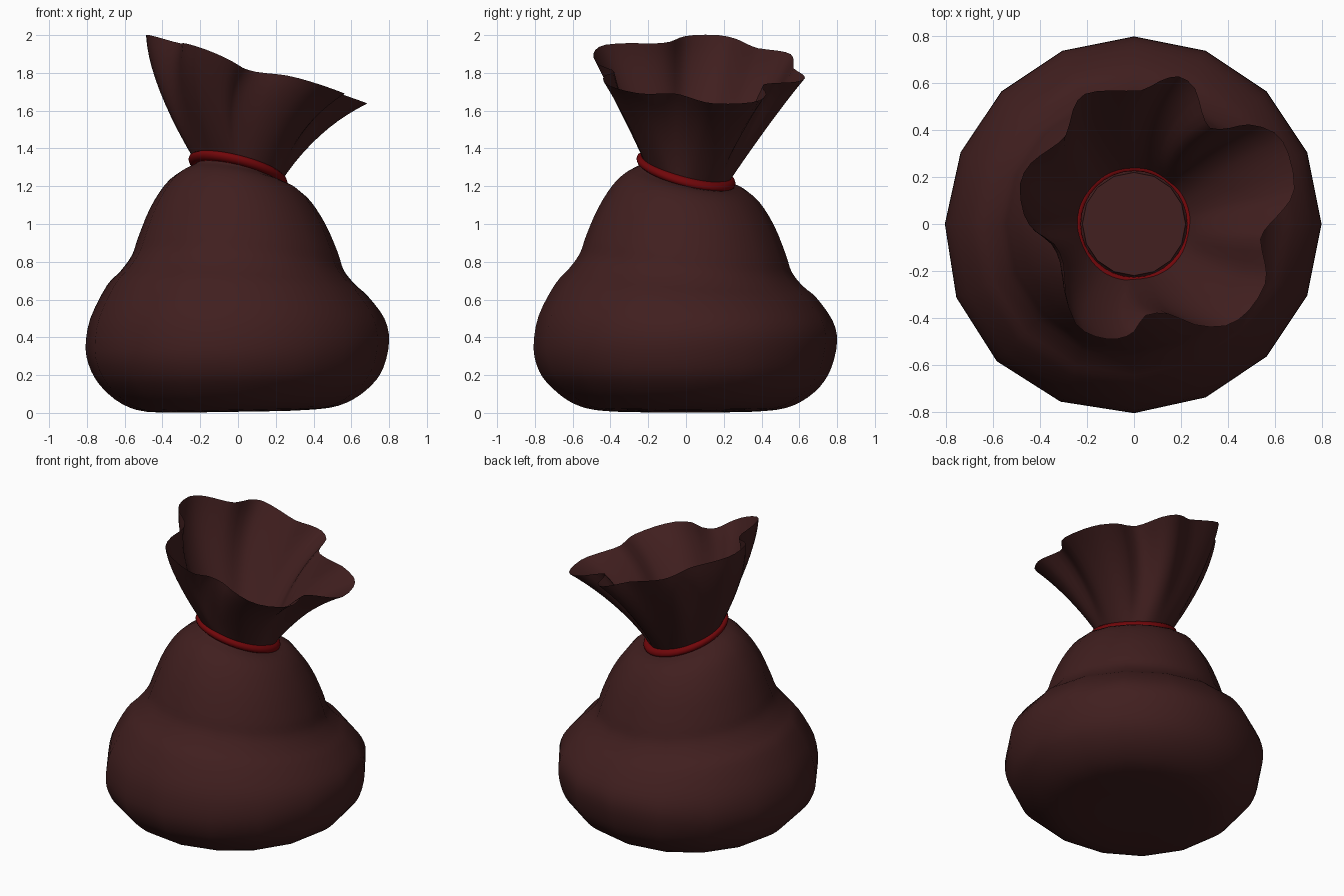
import bpy, bmesh, math
from mathutils import Vector

if "Cube" in bpy.data.objects:
    bpy.data.objects.remove(bpy.data.objects["Cube"])


def material(name, rgb):
    m = bpy.data.materials.new(name)
    m.diffuse_color = (*rgb, 1)
    m.use_nodes = True
    m.node_tree.nodes["Principled BSDF"].inputs["Base Color"].default_value = m.diffuse_color
    return m


brown = material("dark brown cloth", (0.052, 0.0135, 0.0135))
red = material("deep red cord", (0.165, 0.002, 0.003))


def loft(name, rings, mat, cap=False):
    """Skin closed rings of points, ordered upwards and counter-clockwise."""
    bm = bmesh.new()
    rows = [[bm.verts.new(p) for p in ring] for ring in rings]
    n = len(rows[0])
    for a, b in zip(rows, rows[1:]):
        for i in range(n):
            j = (i + 1) % n
            bm.faces.new((a[i], a[j], b[j], b[i]))
    if cap:
        bm.faces.new(rows[0][::-1])
        bm.faces.new(rows[-1])
    for f in bm.faces:
        f.smooth = len(f.verts) == 4
    me = bpy.data.meshes.new(name)
    bm.to_mesh(me)
    bm.free()
    me.materials.append(mat)
    ob = bpy.data.objects.new(name, me)
    bpy.context.collection.objects.link(ob)
    return ob


def smooth_curve(points, steps, closed):
    """Catmull-Rom curve through a list of points of any dimension."""
    p = [Vector(v) for v in points]
    n, out = len(p), []
    for i in range(n if closed else n - 1):
        idx = [i + k for k in (-1, 0, 1, 2)]
        a, b, c, d = (p[k % n] if closed else p[min(max(k, 0), n - 1)] for k in idx)
        for s in range(steps):
            t = s / steps
            out.append(0.5 * (2 * b + (c - a) * t
                              + (2 * a - 5 * b + 4 * c - d) * t * t
                              + (3 * b - a - 3 * c + d) * t ** 3))
    return out if closed else out + [p[-1]]


def neck_z(x, y):
    return 1.28 - 0.24 * x - 0.25 * y


# Sack body: radius, height, tilt towards +x, tilt towards +y
profile = [
    (0.25, 0.006, 0.004, 0.0), (0.48, 0.016, 0.010, 0.0),
    (0.61, 0.060, 0.012, 0.0), (0.71, 0.140, 0.010, 0.0),
    (0.77, 0.23, 0.010, 0.01), (0.80, 0.36, 0.02, 0.02),
    (0.775, 0.50, 0.0, -0.01), (0.69, 0.645, -0.03, -0.035),
    (0.62, 0.715, -0.035, -0.045), (0.56, 0.795, -0.04, -0.05),
    (0.528, 0.89, -0.04, -0.05), (0.465, 1.04, -0.045, -0.045),
    (0.385, 1.165, -0.045, -0.045), (0.31, 1.228, -0.045, -0.05),
    (0.235, 1.256, -0.05, -0.055), (0.220, 1.29, -0.052, -0.054),
]
N = 16
body = []
for r, z, tx, ty in smooth_curve(profile, 3, False):
    sag = 0.035 * min(1, max(0, (0.9 - z) / 0.4))   # belly sags front left
    ring = []
    for i in range(N):
        a = math.tau * i / N
        c, s = math.cos(a), math.sin(a)
        q = r * (1 + sag * max(0, math.cos(a - 1.25 * math.pi)) ** 4)
        ring.append((q * c, q * s, z + tx * c + ty * s))
    body.append(ring)
loft("sack_body", body, brown, cap=True)

# Wavy mouth outline seen from above
outline = [
    (.685, .15), (.66, .30), (.60, .39), (.49, .425), (.41, .41), (.325, .41),
    (.29, .48), (.26, .58), (.19, .63), (.11, .61), (.03, .57), (-.10, .57),
    (-.21, .555), (-.26, .49), (-.29, .38), (-.36, .32), (-.44, .26),
    (-.487, .17), (-.47, .04), (-.42, -.03), (-.34, -.085), (-.30, -.17),
    (-.29, -.30), (-.25, -.425), (-.165, -.48), (-.07, -.49), (0, -.46),
    (.05, -.39), (.15, -.385), (.26, -.43), (.39, -.435), (.49, -.37),
    (.56, -.255), (.56, -.17), (.54, -.065), (.58, 0), (.64, .065),
]


def rim_z(x, y):
    dip = 0.04 * math.exp(-((x - 0.05) ** 2 + (y + 0.4) ** 2) / 0.025)
    return 1.856 - 0.31 * x - 0.04 * y - dip


# Flared mouth: from the round tied neck to the wavy slanted rim
rim = smooth_curve(outline, 2, True)
rows = 10
mouth = []
for k in range(rows + 1):
    t = k / rows
    bow = 4 * t * (1 - t)
    ring = []
    for p in rim:
        a = math.atan2(p.y - 0.04, p.x - 0.05)
        nx, ny = 0.226 * math.cos(a), 0.226 * math.sin(a)
        low = Vector((nx, ny, neck_z(nx, ny)))
        high = Vector((p.x, p.y, rim_z(p.x, p.y)))
        bend = Vector((-0.04 + 0.02 * math.cos(a), 0.02 * math.sin(a), 0.04))
        ring.append(low.lerp(high, t) + bend * bow)
    mouth.append(ring)
loft("sack_mouth", mouth, brown)

# Cord tied around the neck
bpy.ops.mesh.primitive_torus_add(major_radius=0.237, minor_radius=0.026,
                                 major_segments=32, minor_segments=10)
cord = bpy.context.object
cord.name = "neck_cord"
for v in cord.data.vertices:
    v.co.z += neck_z(v.co.x, v.co.y)
    if math.hypot(v.co.x, v.co.y) < 0.226:      # tuck the inside into the cloth
        f = 0.226 / math.hypot(v.co.x, v.co.y)
        v.co.x *= f
        v.co.y *= f
cord.data.materials.append(red)
bpy.ops.object.shade_smooth()
